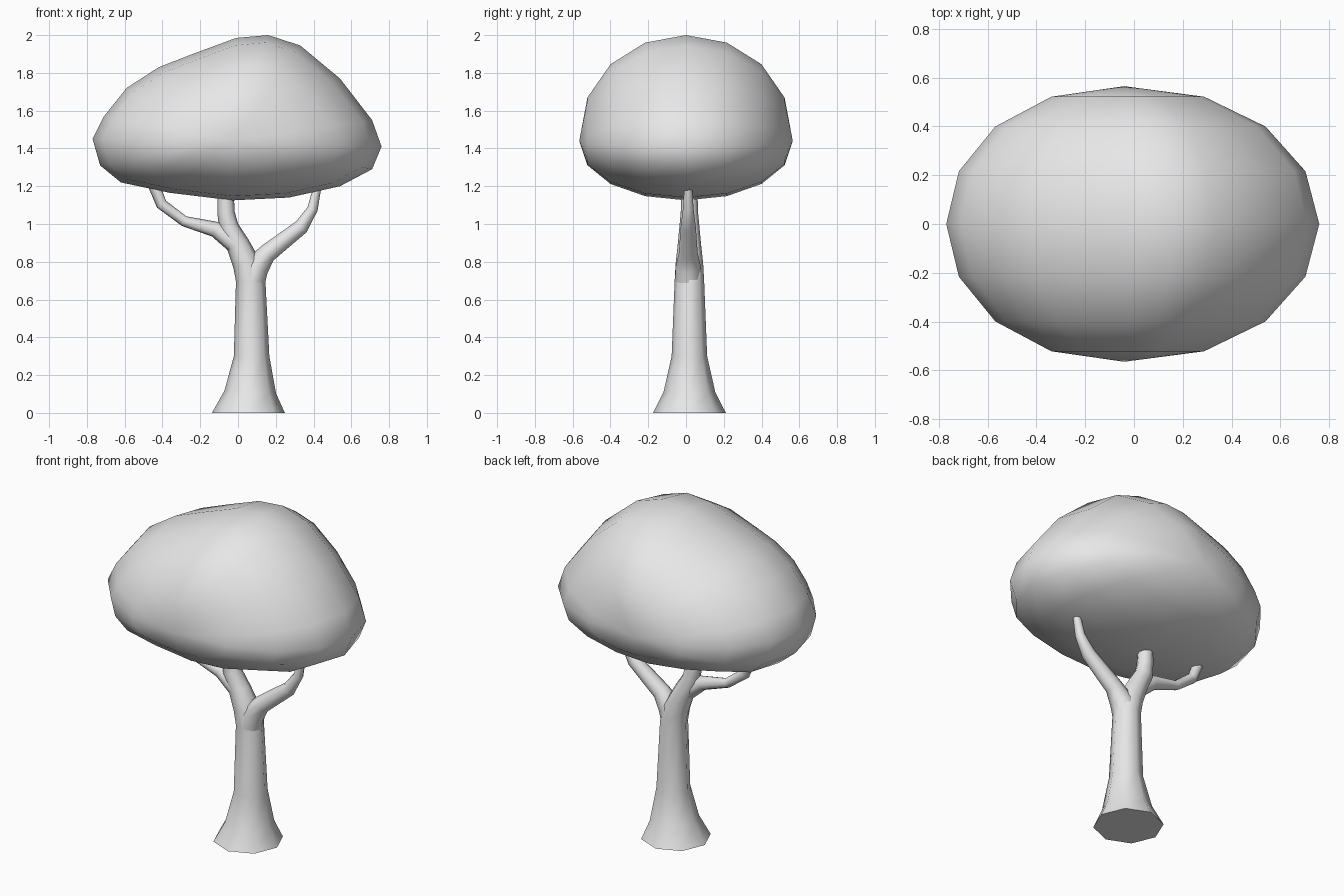
import bpy
import bmesh
from math import sin, cos, pi, radians
from mathutils import Vector

cube = bpy.data.objects.get("Cube")
if cube:
    bpy.data.objects.remove(cube, do_unlink=True)

# One plain grey for the whole tree
GREY = (0.8, 0.8, 0.8, 1)
grey = bpy.data.materials.new("plain grey")
grey.use_nodes = True
grey.diffuse_color = GREY
grey.node_tree.nodes["Principled BSDF"].inputs["Base Color"].default_value = GREY


def finish(name, bm):
    """Turn a bmesh into a smooth shaded object."""
    bmesh.ops.recalc_face_normals(bm, faces=bm.faces)
    mesh = bpy.data.meshes.new(name)
    bm.to_mesh(mesh)
    bm.free()
    mesh.materials.append(grey)
    obj = bpy.data.objects.new(name, mesh)
    bpy.context.collection.objects.link(obj)
    bpy.ops.object.select_all(action='DESELECT')
    obj.select_set(True)
    bpy.context.view_layer.objects.active = obj
    bpy.ops.object.shade_smooth_by_angle(angle=radians(60))
    return obj


def bridge(bm, rings):
    """Join successive rings of equal length with quads."""
    for a, b in zip(rings, rings[1:]):
        n = len(a)
        for i in range(n):
            j = (i + 1) % n
            bm.faces.new((a[i], a[j], b[j], b[i]))


def limb(name, path, y=0.012, sides=8):
    """Tapering tube through (x, z, radius) stations, closed at both ends."""
    bm = bmesh.new()
    points = [Vector((x, y, z)) for x, z, r in path]
    rings = []
    for k, (x, z, r) in enumerate(path):
        along = points[min(k + 1, len(path) - 1)] - points[max(k - 1, 0)]
        if k == 0 and z == 0:
            along = Vector((0, 0, 1))
        across = Vector((along.z, 0, -along.x)).normalized()
        rings.append([bm.verts.new(points[k] + across * r * cos(t)
                                   + Vector((0, r * sin(t), 0)))
                      for t in (2 * pi * i / sides for i in range(sides))])
    bridge(bm, rings)
    bm.faces.new(rings[0])
    bm.faces.new(rings[-1])
    return finish(name, bm)


# Trunk with flared foot, running on into the middle branch
limb("trunk", [(0.055, 0, 0.193), (0.065, 0.11, 0.137), (0.072, 0.3, 0.094),
               (0.067, 0.7, 0.078), (0.045, 0.79, 0.073), (0.0, 0.89, 0.062),
               (-0.05, 0.985, 0.053), (-0.063, 1.06, 0.046), (-0.067, 1.2, 0.042)], y=0.018)

# Side branches
limb("left_branch", [(0.07, 0.68, 0.07), (0.095, 0.77, 0.068), (0.155, 0.845, 0.05),
                     (0.335, 0.985, 0.04), (0.395, 1.08, 0.028), (0.425, 1.22, 0.02)])
limb("right_branch", [(0.0, 0.88, 0.05), (-0.12, 0.972, 0.042), (-0.285, 1.015, 0.028),
                      (-0.405, 1.105, 0.03), (-0.455, 1.23, 0.032)])

# Canopy: lopsided outline shrinking towards a pole at front and back
OUTLINE = [(0.76, 1.41), (0.71, 1.55), (0.54, 1.77), (0.33, 1.945), (0.16, 2.0),
           (-0.01, 1.985), (-0.24, 1.9), (-0.42, 1.83), (-0.59, 1.72),
           (-0.71, 1.57), (-0.77, 1.45), (-0.73, 1.31), (-0.62, 1.22),
           (-0.36, 1.165), (-0.03, 1.125), (0.27, 1.14), (0.54, 1.2), (0.71, 1.29)]
CX, CZ, DEPTH = -0.04, 1.44, 0.565
bm = bmesh.new()
rings = []
for k in range(-3, 4):
    lat = k * pi / 8
    s = cos(lat) ** 0.93
    rings.append([bm.verts.new((CX + (x - CX) * s, DEPTH * sin(lat), CZ + (z - CZ) * s))
                  for x, z in OUTLINE])
bridge(bm, rings)
for ring, y in ((rings[0], -DEPTH), (rings[-1], DEPTH)):
    pole = bm.verts.new((CX, y, CZ))
    for i, v in enumerate(ring):
        bm.faces.new((v, ring[(i + 1) % len(ring)], pole))
finish("canopy", bm)
